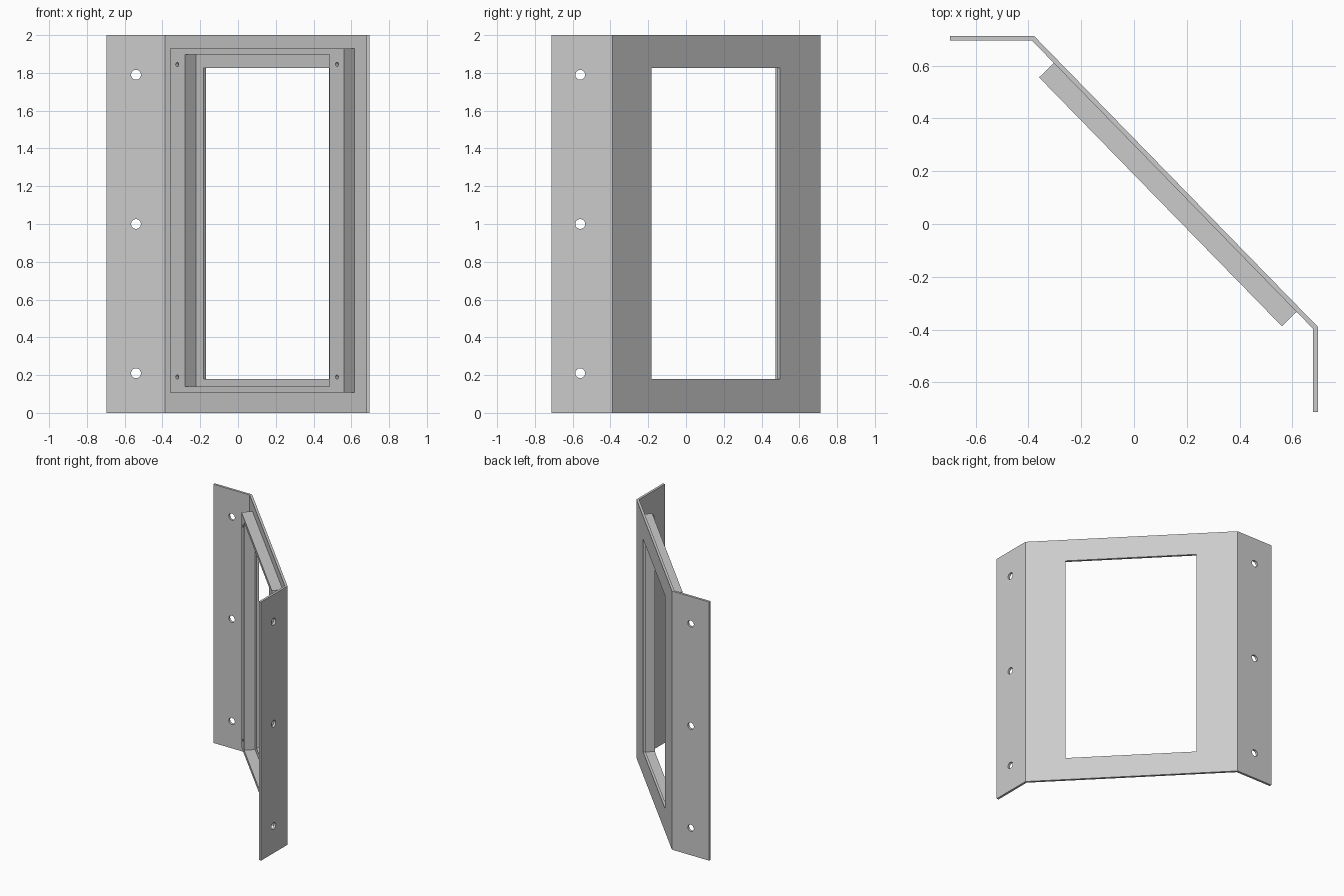
import bpy
import bmesh
import math
from mathutils import Matrix, Vector

if "Cube" in bpy.data.objects:
    bpy.data.objects.remove(bpy.data.objects["Cube"], do_unlink=True)

# Overall sizes
HEIGHT = 2.0
SHEET = 0.018
HX, HY = 0.697, 0.713
fold_a = Vector((-0.379, HY, 0))
fold_b = Vector((HX, -0.39, 0))

# Slanted frame of reference: u along the panel, w outward, z up
along = (fold_b - fold_a).normalized()
outward = Vector((-along.y, along.x, 0))
up = Vector((0, 0, 1))
slant = Matrix((along, outward, up)).transposed().to_4x4()
slant.translation = fold_a

grey = bpy.data.materials.new("grey metal")
grey.use_nodes = True
colour = (0.6, 0.6, 0.6, 1)
grey.diffuse_color = colour
grey.node_tree.nodes["Principled BSDF"].inputs["Base Color"].default_value = colour


def make_object(name, bm):
    bmesh.ops.recalc_face_normals(bm, faces=bm.faces)
    mesh = bpy.data.meshes.new(name)
    bm.to_mesh(mesh)
    bm.free()
    mesh.materials.append(grey)
    obj = bpy.data.objects.new(name, mesh)
    bpy.context.collection.objects.link(obj)
    return obj


def slanted_box(name, u, w, z):
    """Box given by its ranges in the slanted frame."""
    bm = bmesh.new()
    size = [r[1] - r[0] for r in (u, w, z)]
    centre = [(r[0] + r[1]) / 2 for r in (u, w, z)]
    m = slant @ Matrix.Translation(centre) @ Matrix.Diagonal((*size, 1))
    bmesh.ops.create_cube(bm, size=1, matrix=m)
    return make_object(name, bm)


def drill(name, centre, axis, radius, depth):
    bm = bmesh.new()
    turn = Vector(axis).to_track_quat("Z", "Y").to_matrix().to_4x4()
    bmesh.ops.create_cone(bm, cap_ends=True, segments=32, radius1=radius,
                          radius2=radius, depth=depth,
                          matrix=Matrix.Translation(centre) @ turn)
    return make_object(name, bm)


def cut(obj, cutters):
    """Subtract every cutter, then remove the cutters."""
    for c in cutters:
        c.hide_render = True
        mod = obj.modifiers.new("cut", "BOOLEAN")
        mod.operation = "DIFFERENCE"
        mod.solver = "EXACT"
        mod.object = c
    bpy.context.view_layer.update()
    graph = bpy.context.evaluated_depsgraph_get()
    mesh = bpy.data.meshes.new_from_object(obj.evaluated_get(graph))
    obj.modifiers.clear()
    obj.data = mesh
    for c in cutters:
        bpy.data.objects.remove(c, do_unlink=True)
    bpy.ops.object.select_all(action="DESELECT")
    obj.select_set(True)
    bpy.context.view_layer.objects.active = obj
    bpy.ops.object.shade_smooth_by_angle(angle=math.radians(30))


# Folded sheet: two mounting flanges joined by the slanted panel
lean = math.atan2(-along.y, along.x)
inset_a = SHEET * math.tan(lean / 2)
inset_b = SHEET * math.tan((math.pi / 2 - lean) / 2)
outline = [(-HX, HY), fold_a.xy, fold_b.xy, (HX, -HY), (HX - SHEET, -HY),
           (HX - SHEET, fold_b.y - inset_b), (fold_a.x - inset_a, HY - SHEET),
           (-HX, HY - SHEET)]
bm = bmesh.new()
base = bm.faces.new([bm.verts.new((p[0], p[1], 0)) for p in outline])
walls = bmesh.ops.extrude_face_region(bm, geom=[base], use_keep_orig=True)
bmesh.ops.translate(bm, vec=(0, 0, HEIGHT),
                    verts=[v for v in walls["geom"] if isinstance(v, bmesh.types.BMVert)])
folded_panel = make_object("folded_panel", bm)

# Window opening and flange bolt holes
cutters = [slanted_box("window_cutter", (0.30, 1.25), (-0.05, 0.05), (0.179, 1.825))]
for z in (0.21, 1.0, 1.79):
    cutters.append(drill("bolt_cutter", (-0.54, HY - SHEET / 2, z), (0, 1, 0), 0.026, 0.1))
    cutters.append(drill("bolt_cutter", (HX - SHEET / 2, -0.56, z), (1, 0, 0), 0.026, 0.1))
cut(folded_panel, cutters)

# Deep rectangular frame on the inner side of the panel
FRONT, BACK = -SHEET - 0.078, -SHEET
inner_frame = slanted_box("inner_frame", (0.126, 1.444), (FRONT, BACK), (0.109, 1.928))
cutters = [slanted_box("frame_cutter", (0.241, 1.333), (FRONT - 0.05, BACK + 0.05), (0.139, 1.898))]
for u in (0.18, 1.391):
    for z in (0.19, 1.845):
        centre = slant @ Vector((u, (FRONT + BACK) / 2, z))
        cutters.append(drill("screw_cutter", centre, outward, 0.011, 0.2))
cut(inner_frame, cutters)
